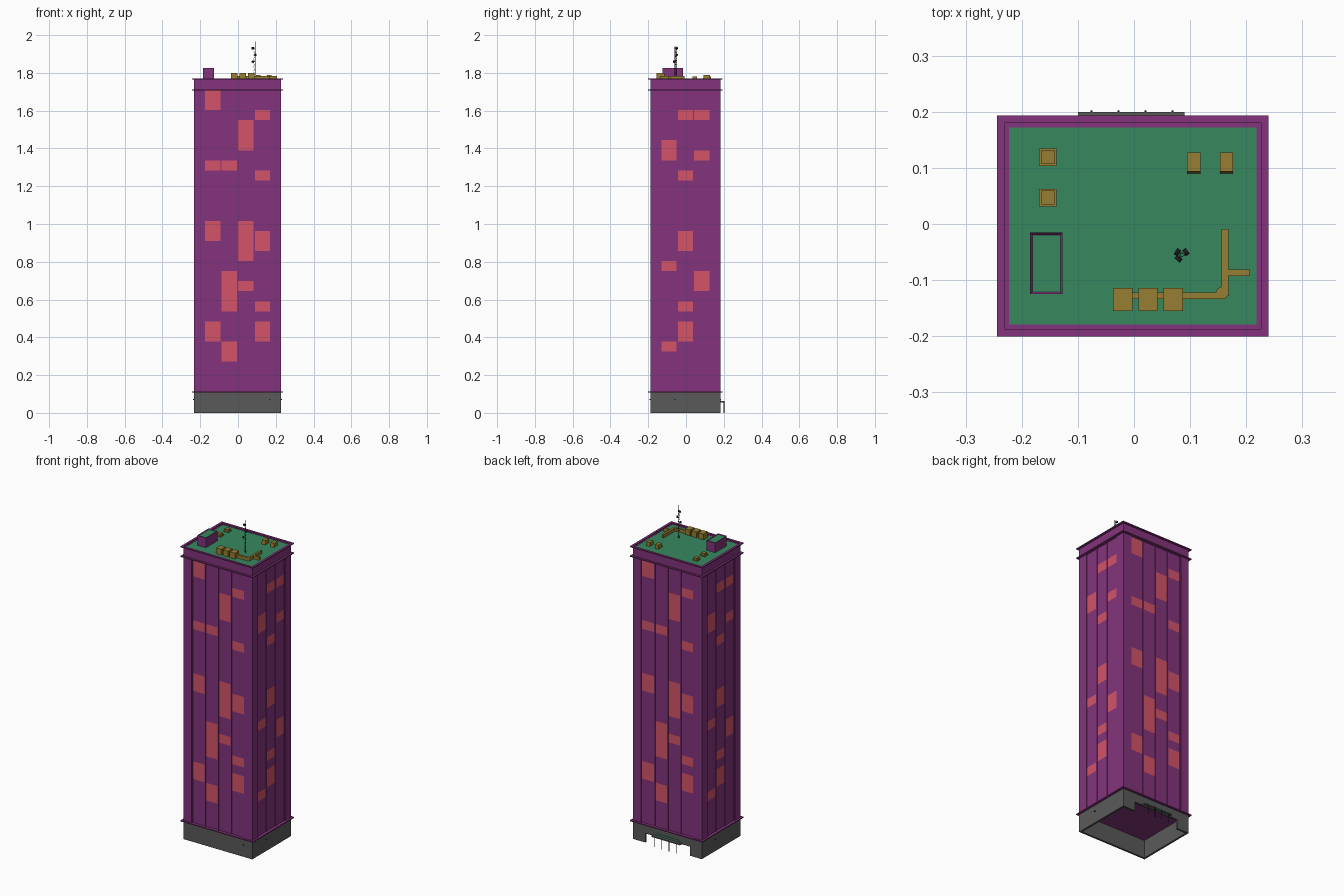
import bpy, bmesh, math
from mathutils import Vector

if "Cube" in bpy.data.objects:
    bpy.data.objects.remove(bpy.data.objects["Cube"])


def material(name, rgb):
    def linear(c):
        c /= 255
        return c / 12.92 if c < 0.04 else ((c + 0.055) / 1.055) ** 2.4
    colour = [linear(c) for c in rgb] + [1]
    m = bpy.data.materials.new(name)
    m.use_nodes = True
    m.diffuse_color = colour
    m.node_tree.nodes["Principled BSDF"].inputs["Base Color"].default_value = colour
    return m


purple = material("wall purple", (131, 52, 124))
red = material("lit window red", (211, 84, 106))
green = material("roof green", (55, 136, 95))
gold = material("duct gold", (150, 126, 50))
grey = material("base grey", (90, 90, 90))
dark = material("dark metal", (38, 34, 40))


def finish(name, bm, *mats):
    mesh = bpy.data.meshes.new(name)
    bm.to_mesh(mesh)
    bm.free()
    for m in mats:
        mesh.materials.append(m)
    ob = bpy.data.objects.new(name, mesh)
    bpy.context.collection.objects.link(ob)
    return ob


def add_box(bm, x, y, z):
    """Box from three (low, high) ranges."""
    vs = bmesh.ops.create_cube(bm, size=1)["verts"]
    for v in vs:
        v.co = [r[0] + (c + 0.5) * (r[1] - r[0]) for r, c in zip((x, y, z), v.co)]
    return vs


def boxes(name, mat, *ranges):
    bm = bmesh.new()
    for r in ranges:
        add_box(bm, *r)
    return finish(name, bm, mat)


def add_rod(bm, a, b, radius, sides=5):
    a, b = Vector(a), Vector(b)
    d = b - a
    vs = bmesh.ops.create_cone(bm, cap_ends=True, segments=sides, radius1=radius,
                               radius2=radius, depth=d.length)["verts"]
    turn = d.to_track_quat("Z", "Y")
    for v in vs:
        v.co = turn @ v.co + (a + b) / 2


# Main dimensions
CX, CY = -0.0025, -0.0035
HX, HY = 0.2305, 0.1855
Z_BASE, Z_BODY, Z_TOP = 0.111, 1.71, 1.77
FLOORS, RECESS, PILLAR = 30, 0.006, 0.055


def span(c, h):
    return (c - h, c + h)


def ring(name, mat, outer, inner, z):
    """Rectangular frame with given outward offsets from the wall line."""
    ox, oy, ix, iy = HX + outer, HY + outer, HX + inner, HY + inner
    sides = []
    for s in (-1, 1):
        sides.append((span(CX, ox), sorted((CY + s * iy, CY + s * oy)), z))
        sides.append((sorted((CX + s * ix, CX + s * ox)), span(CY, iy), z))
    return boxes(name, mat, *sides)


# Facades: one strip of floors per column, lit ranges counted from the top
wide = [[(0, 2), (7, 8), (13, 15), (23, 25)],
        [(7, 8), (18, 22), (25, 27)],
        [(3, 6), (13, 17), (19, 20)],
        [(2, 3), (8, 9), (14, 16), (21, 22), (23, 25)]]
narrow = [[(5, 7), (17, 18), (25, 26)],
          [(2, 3), (8, 9), (14, 16), (21, 22), (23, 25)],
          [(2, 3), (6, 7), (18, 20)]]


def facade(name, lit, half_width, depth, angle):
    bm = bmesh.new()
    width = 2 * (half_width - PILLAR)
    col_w, fin = width / len(lit), 0.0035
    floor_h = (Z_BODY - Z_BASE) / FLOORS
    y = -depth + RECESS
    for c, ranges in enumerate(lit):
        x0 = -width / 2 + c * col_w
        for row in range(FLOORS):
            top = Z_BODY - row * floor_h
            corners = [(x0, top - floor_h), (x0 + col_w, top - floor_h),
                       (x0 + col_w, top), (x0, top)]
            face = bm.faces.new([bm.verts.new((x, y, z)) for x, z in corners])
            face.material_index = int(any(a <= row < b for a, b in ranges))
    # Upright fins between the columns
    for c in range(len(lit) + 1):
        add_box(bm, span(-width / 2 + c * col_w, fin), (y - 0.004, y + 0.002), (Z_BASE, Z_BODY))
    ob = finish(name, bm, purple, red)
    ob.location = (CX, CY, 0)
    ob.rotation_euler.z = angle


facade("front_facade", wide, HX, HY, 0)
facade("left_facade", narrow, HY, HX, math.pi / 2)
facade("back_facade", wide, HX, HY, math.pi)
facade("right_facade", narrow, HY, HX, -math.pi / 2)

# Corner pillars
boxes("corner_pillars", purple,
      *[(sorted((CX + i * HX, CX + i * (HX - PILLAR))),
         sorted((CY + j * HY, CY + j * (HY - PILLAR))), (Z_BASE, Z_BODY))
        for i in (-1, 1) for j in (-1, 1)])

# Ledges, upper band and roof
LEDGE = 0.0115
for name, z in (("lower_ledge", Z_BASE), ("upper_ledge", Z_BODY)):
    boxes(name, purple, (span(CX, HX + LEDGE), span(CY, HY + LEDGE), span(z, 0.003)))
ring("parapet", purple, 0, -0.01, (Z_BODY, Z_TOP - 0.004))
ring("parapet_cap", purple, LEDGE, -0.002, (Z_TOP - 0.005, Z_TOP + 0.001))
boxes("roof", green, (span(CX, HX - 0.002), span(CY, HY - 0.002), (1.755, 1.765)))

# Hollow base with an entrance opening at the back
T = 0.012
x0, x1 = span(CX, HX)
y0, y1 = span(CY, HY)
H = (0, Z_BASE)
boxes("base_walls", grey,
      ((x0, x1), (y0, y0 + T), H),
      ((x0, x0 + T), (y0 + T, y1), H),
      ((x1 - T, x1), (y0 + T, y1), H),
      ((x0 + T, -0.155), (y1 - T, y1), H),
      ((0.145, x1 - T), (y1 - T, y1), H),
      ((-0.155, 0.145), (y1 - T, y1), (0.055, Z_BASE)))
boxes("entrance_canopy", grey, ((-0.1, 0.09), (y1, 0.2), (0.055, 0.062)))
boxes("entrance_trim", green, ((-0.08, 0.075), (y1, y1 + 0.003), (0.066, 0.074)))
bm = bmesh.new()
for i in range(4):
    x = -0.076 + i * 0.0483
    add_rod(bm, (x, 0.201, 0), (x, 0.201, 0.062), 0.002, 6)
finish("entrance_posts", bm, dark)
boxes("wall_lamps", dark,
      ((0.165, 0.171), (y0 - 0.004, y0), (0.068, 0.074)),
      ((x1, x1 + 0.004), (-0.06, -0.054), (0.068, 0.074)),
      ((x0 - 0.004, x0), (0.05, 0.056), (0.068, 0.074)))

# Stair house with a sunken green top
bm = bmesh.new()
add_box(bm, (-0.185, -0.127), (-0.125, -0.015), (1.765, 1.825))
bm.normal_update()
top = max(bm.faces, key=lambda f: f.calc_center_median().z)
bmesh.ops.inset_region(bm, faces=[top], thickness=0.006, depth=0)
top.material_index = 1
for v in top.verts:
    v.co.z -= 0.005
finish("stair_house", bm, purple, green)

# Roof plant: three units joined by a duct, with a branch
Z_ROOF = 1.764
boxes("air_units", gold, *[(span(x, 0.017), (-0.155, -0.114), (Z_ROOF, 1.8))
                           for x in (-0.02, 0.025, 0.07)])
boxes("duct", gold,
      ((-0.02, 0.157), (-0.134, -0.122), (Z_ROOF, 1.784)),
      ((0.156, 0.168), (-0.128, -0.009), (Z_ROOF, 1.784)),
      ((0.168, 0.206), (-0.093, -0.081), (Z_ROOF, 1.784)))
bm = bmesh.new()
add_rod(bm, (0.157, -0.123, Z_ROOF), (0.157, -0.123, 1.784), 0.011, 16)
finish("duct_elbow", bm, gold)

# Sloped vents
bm = bmesh.new()
for x in (0.1065, 0.165):
    for v in add_box(bm, span(x, 0.0117), (0.09, 0.127), (Z_ROOF, 1.789)):
        if v.co.y < 0.1 and v.co.z > 1.78:
            v.co.y += 0.004
finish("sloped_vents", bm, gold)

# Square hatches with a raised lid
for i, y in enumerate((0.119, 0.047)):
    boxes(f"roof_hatch_{i + 1}", gold,
          (span(-0.1535, 0.0155), span(y, 0.0155), (Z_ROOF, 1.77)),
          (span(-0.1535, 0.0115), span(y, 0.0125), (Z_ROOF, 1.782)))

# Lattice mast with small drums
bm = bmesh.new()
MX, MY, M_TOP, STEP = 0.085, -0.055, 1.94, 0.022
legs = [(MX + 0.006 * math.cos(a), MY + 0.006 * math.sin(a))
        for a in (0, math.tau / 3, 2 * math.tau / 3)]
for i, a in enumerate(legs):
    b = legs[(i + 1) % 3]
    add_rod(bm, (*a, Z_ROOF), (*a, M_TOP), 0.0011)
    for k in range(8):
        z = Z_ROOF + k * STEP
        add_rod(bm, (*a, z), (*b, z + STEP), 0.0006, 3)
add_rod(bm, (MX, MY, 1.9), (MX, MY, 2.0), 0.0007)
add_rod(bm, (MX + 0.006, MY, 1.9), (MX + 0.006, MY, 1.965), 0.0007)
for z, angle in ((1.93, 2.6), (1.895, 0.6), (1.86, 4)):
    d = Vector((math.cos(angle), math.sin(angle), 0))
    p = Vector((MX, MY, z))
    add_rod(bm, p + d * 0.005, p + d * 0.013, 0.0065, 10)
finish("radio_mast", bm, dark)
